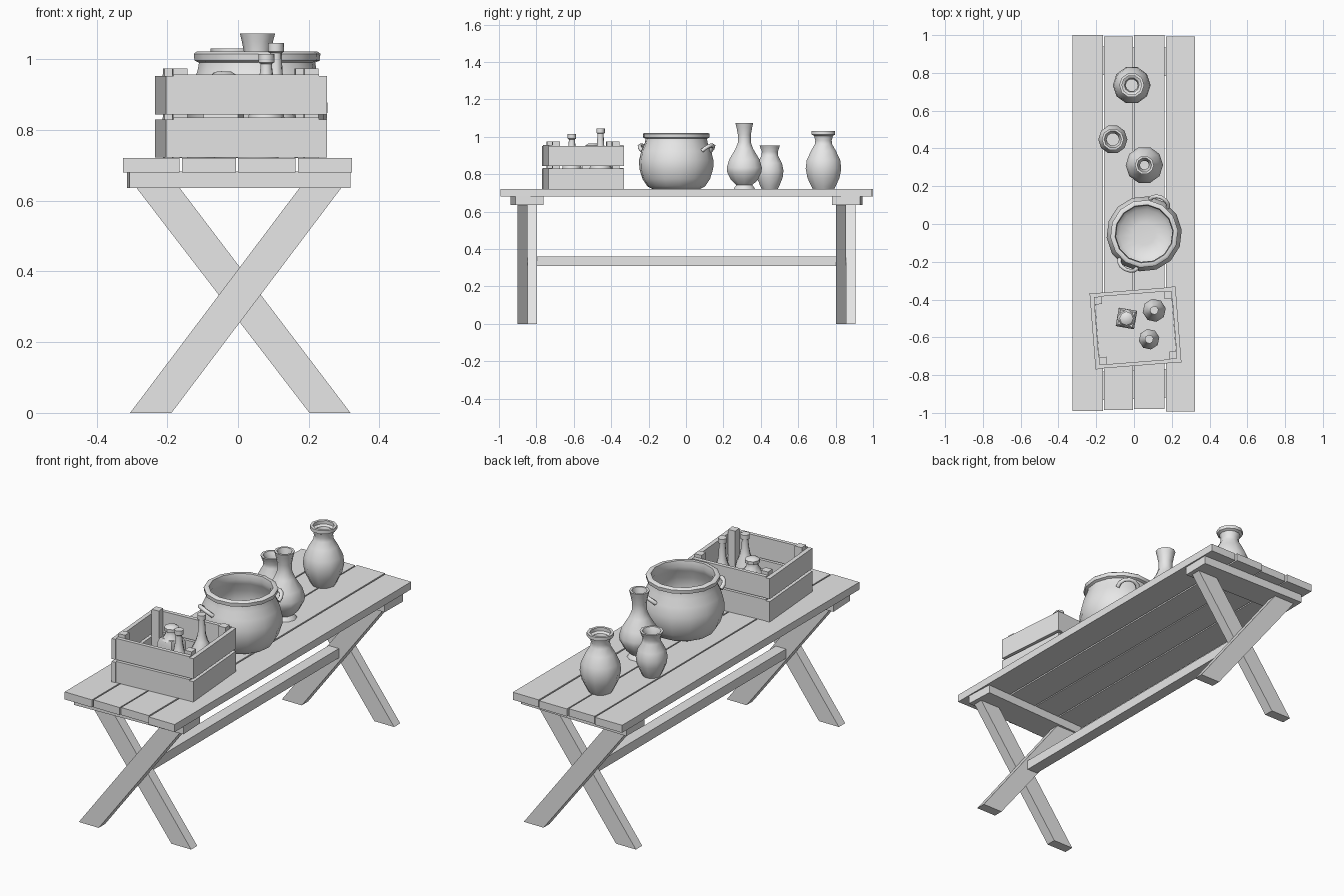
import bpy, bmesh, math
from mathutils import Matrix, Vector

cube = bpy.data.objects.get("Cube")
if cube:
    bpy.data.objects.remove(cube, do_unlink=True)

grey = bpy.data.materials.new("plain grey")
grey.use_nodes = True
grey.diffuse_color = (0.8, 0.8, 0.8, 1)
grey.node_tree.nodes["Principled BSDF"].inputs["Base Color"].default_value = (0.8, 0.8, 0.8, 1)


def finish(name, bm, smooth=False, angle=45):
    bmesh.ops.recalc_face_normals(bm, faces=bm.faces)
    mesh = bpy.data.meshes.new(name)
    bm.to_mesh(mesh)
    bm.free()
    mesh.materials.append(grey)
    ob = bpy.data.objects.new(name, mesh)
    bpy.context.collection.objects.link(ob)
    if smooth:
        bpy.ops.object.select_all(action="DESELECT")
        ob.select_set(True)
        bpy.context.view_layer.objects.active = ob
        bpy.ops.object.shade_smooth_by_angle(angle=math.radians(angle))
    return ob


def box(name, center, size, turn=0, frame=Matrix()):
    bm = bmesh.new()
    m = frame @ Matrix.Translation(center) @ Matrix.Rotation(math.radians(turn), 4, "Z")
    bmesh.ops.create_cube(bm, size=1, matrix=m @ Matrix.Diagonal((*size, 1)))
    return finish(name, bm)


def prism(name, outline, y0, y1):
    """Front outline (x, z) pushed from y0 to y1."""
    bm = bmesh.new()
    face = bm.faces.new([bm.verts.new((x, y0, z)) for x, z in outline])
    new = bmesh.ops.extrude_face_region(bm, geom=[face])["geom"]
    verts = [v for v in new if isinstance(v, bmesh.types.BMVert)]
    bmesh.ops.translate(bm, verts=verts, vec=(0, y1 - y0, 0))
    return finish(name, bm)


def lathe(name, x, y, profile, sides, turn=0, angle=45):
    """Turned vessel from (radius, z) pairs; both ends are capped."""
    bm = bmesh.new()
    rings = []
    for r, z in profile:
        ring = []
        for i in range(sides):
            a = 2 * math.pi * i / sides + math.radians(turn)
            ring.append(bm.verts.new((x + r * math.cos(a), y + r * math.sin(a), z)))
        rings.append(ring)
    for low, high in zip(rings, rings[1:]):
        for i in range(sides):
            j = (i + 1) % sides
            bm.faces.new((low[i], low[j], high[j], high[i]))
    bm.faces.new(rings[0])
    bm.faces.new(rings[-1])
    return finish(name, bm, True, angle)


def hollow(outer, wall, neck):
    """Add an inner wall that follows the outer profile back to the floor."""
    floor = outer[0][1] + 0.02
    inner = [(max(r - wall, neck), z) for r, z in reversed(outer) if z > floor]
    return outer + inner + [(inner[-1][0] * 0.7, floor)]


# Table top: four uneven planks
planks = [(-0.325, -0.165, -0.99, 1.0), (-0.158, -0.006, -0.985, 0.992),
          (0.0, 0.162, -0.98, 1.0), (0.17, 0.322, -0.992, 0.993)]
for i, (x0, x1, y0, y1) in enumerate(planks):
    box(f"plank_{i + 1}", ((x0 + x1) / 2, (y0 + y1) / 2, 0.7), (x1 - x0, y1 - y0, 0.04))

# Cleats, crossed legs and stretcher
box("front_cleat", (0.002, -0.85, 0.659), (0.625, 0.15, 0.046), 2.5)
box("back_cleat", (0.002, 0.862, 0.659), (0.625, 0.15, 0.046), -1)
rising = [(-0.305, 0), (-0.188, 0), (0.295, 0.64), (0.177, 0.64)]
falling = [(0.318, 0), (0.202, 0), (-0.29, 0.64), (-0.168, 0.64)]
for end, y in (("front", -0.9), ("back", 0.803)):
    prism(f"{end}_rising_leg", rising, y, y + 0.053)
    prism(f"{end}_falling_leg", falling, y + 0.053, y + 0.104)
box("stretcher", (0, 0, 0.335), (0.06, 1.62, 0.05))

# Crate: two tiers of slats, corner posts and floor
crate = Matrix.Translation((0.008, -0.55, 0)) @ Matrix.Rotation(math.radians(4.5), 4, "Z")
for tier, z in (("lower", 0.778), ("upper", 0.9)):
    for side, s in (("right", -1), ("left", 1)):
        box(f"crate_{tier}_{side}_slat", (s * 0.217, 0, z - 0.002), (0.022, 0.405, 0.108), 0, crate)
    for side, s in (("front", -1), ("back", 1)):
        box(f"crate_{tier}_{side}_slat", (0, s * 0.19, z), (0.412, 0.02, 0.113), 0, crate)
for sx in (-1, 1):
    for sy in (-1, 1):
        box("crate_post", (sx * 0.186, sy * 0.16, 0.847), (0.04, 0.04, 0.254), 0, crate)
box("crate_floor", (0, 0, 0.73), (0.41, 0.37, 0.016), 0, crate)


# Bottles and square jar inside the crate
def bottle(name, x, y, radius, top, sides):
    lathe(name, x, y, [(radius * 0.9, 0.738), (radius, 0.75), (radius, 0.82),
          (radius * 0.85, 0.86), (radius * 0.5, 0.905), (0.021, 0.94), (0.017, top - 0.04),
          (0.017, top - 0.028), (0.023, top - 0.024), (0.023, top)], sides, 10, 50)


bottle("large_bottle", 0.107, -0.457, 0.062, 1.045, 8)
bottle("small_bottle", 0.08, -0.61, 0.055, 1.015, 8)
lathe("square_jar", -0.04, -0.5, [(0.068, 0.738), (0.07, 0.75), (0.07, 0.87), (0.055, 0.9)], 4, 35)
lathe("square_jar_neck", -0.04, -0.5, [(0.05, 0.89), (0.03, 0.92), (0.03, 0.935),
      (0.037, 0.938), (0.037, 0.955), (0.02, 0.965)], 8)

# Cooking pot with rolled rim and two loop handles
px, py = 0.054, -0.052
lathe("pot", px, py, [(0.13, 0.722), (0.155, 0.735), (0.182, 0.775), (0.199, 0.83),
      (0.2, 0.875), (0.188, 0.925), (0.17, 0.965), (0.165, 0.99), (0.178, 0.996),
      (0.18, 1.015), (0.172, 1.021), (0.155, 1.02), (0.15, 0.99), (0.158, 0.965),
      (0.178, 0.92), (0.187, 0.86), (0.17, 0.79), (0.13, 0.745), (0.06, 0.738)], 14, 6)
for side, angle in (("front", 242), ("back", 64)):
    a = math.radians(angle)
    out, along = Vector((math.cos(a), math.sin(a), 0)), Vector((-math.sin(a), math.cos(a), 0))
    curve = bpy.data.curves.new(f"{side}_handle", "CURVE")
    curve.dimensions = "3D"
    curve.bevel_depth = 0.011
    curve.bevel_resolution = 1
    curve.use_fill_caps = True
    spline = curve.splines.new("POLY")
    spline.points.add(6)
    for i, point in enumerate(spline.points):
        t = math.pi * i / 6
        lift = math.sin(t)
        p = Vector((px, py, 0.925 + 0.03 * lift)) + out * (0.178 + 0.035 * lift)
        point.co = (*(p + along * (0.052 * math.cos(t))), 1)
    curve.materials.append(grey)
    bpy.context.collection.objects.link(bpy.data.objects.new(f"{side}_handle", curve))

# Vases
lathe("wide_vase", -0.012, 0.735, hollow([(0.06, 0.721), (0.068, 0.735), (0.09, 0.78),
      (0.1, 0.83), (0.094, 0.875), (0.07, 0.925), (0.049, 0.96), (0.046, 0.98),
      (0.053, 1.005), (0.066, 1.012), (0.066, 1.03)], 0.014, 0.03), 10)
lathe("small_vase", -0.112, 0.448, hollow([(0.045, 0.721), (0.055, 0.74), (0.073, 0.785),
      (0.077, 0.82), (0.068, 0.86), (0.046, 0.9), (0.045, 0.92), (0.054, 0.945),
      (0.058, 0.955)], 0.012, 0.03), 10)
lathe("tall_vase", 0.055, 0.312, hollow([(0.06, 0.721), (0.055, 0.73), (0.045, 0.742),
      (0.075, 0.77), (0.096, 0.81), (0.099, 0.835), (0.085, 0.88), (0.05, 0.935),
      (0.036, 0.97), (0.036, 1.01), (0.044, 1.05), (0.05, 1.073)], 0.012, 0.022), 10)
